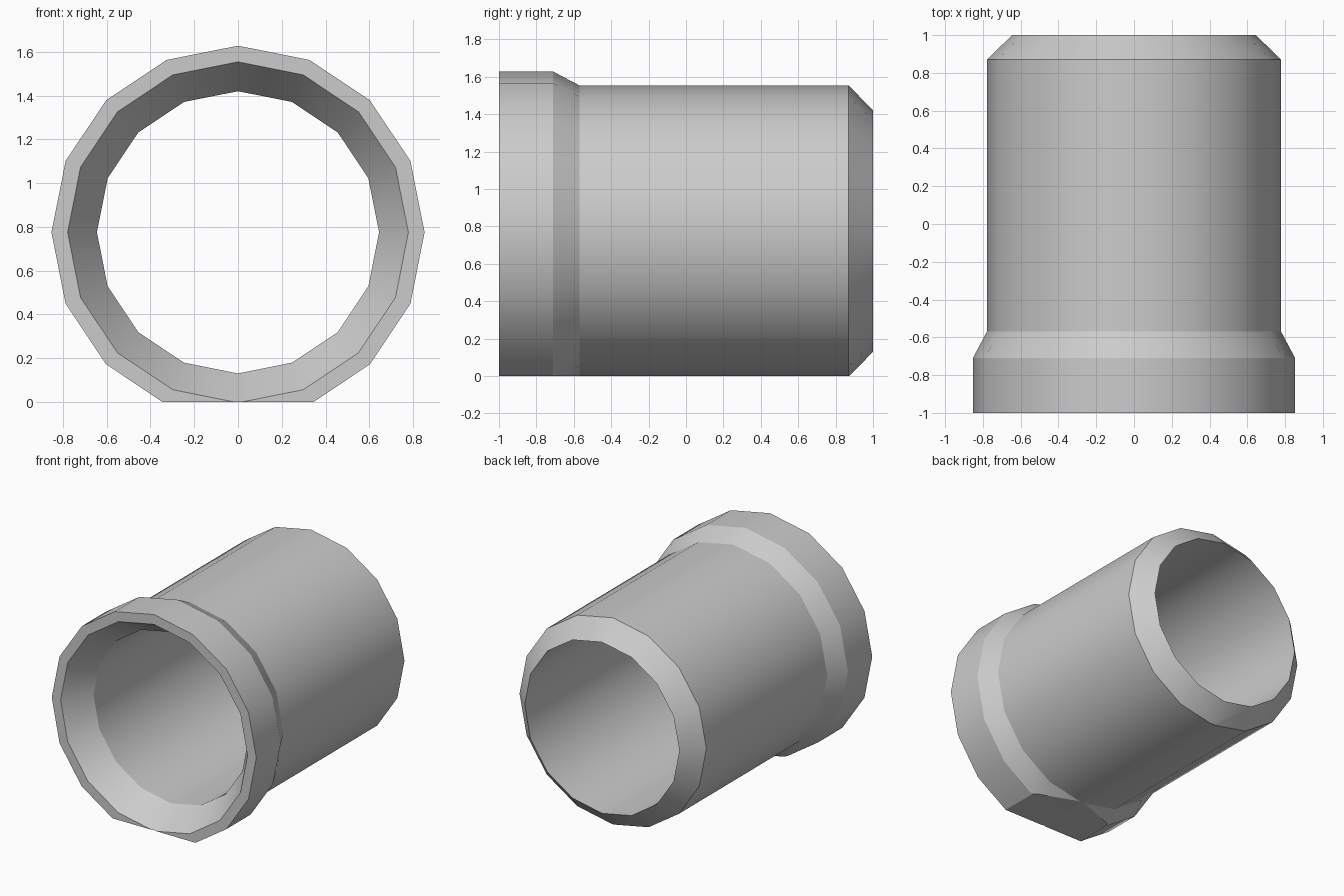
import bpy, bmesh, math

cube = bpy.data.objects.get("Cube")
if cube:
    bpy.data.objects.remove(cube, do_unlink=True)

SIDES = 16
CENTRE_Z = 0.775

# Closed wall section as (radius, y): collar, body, rear chamfer, bore, front flare
SECTION = [(0.853, -1), (0.853, -0.71), (0.779, -0.57), (0.779, 0.87),
           (0.645, 1), (0.645, -0.8), (0.779, -1)]


def ring(bm, radius, y):
    angles = [math.tau * i / SIDES for i in range(SIDES)]
    return [bm.verts.new((radius * math.cos(a), y, CENTRE_Z + radius * math.sin(a)))
            for a in angles]


# Spin the section into a pipe wall
bm = bmesh.new()
rings = [ring(bm, r, y) for r, y in SECTION]
for a, b in zip(rings, rings[1:] + rings[:1]):
    for i in range(SIDES):
        j = (i + 1) % SIDES
        bm.faces.new((a[i], a[j], b[j], b[i]))

# Trim the underside flat on the ground and close the cut
bmesh.ops.bisect_plane(bm, geom=bm.verts[:] + bm.edges[:] + bm.faces[:],
                       plane_co=(0, 0, 0), plane_no=(0, 0, 1), clear_inner=True)
open_edges = [e for e in bm.edges if e.is_boundary]
bmesh.ops.holes_fill(bm, edges=open_edges, sides=0)
bmesh.ops.recalc_face_normals(bm, faces=bm.faces[:])

mesh = bpy.data.meshes.new("pipe_socket")
bm.to_mesh(mesh)
bm.free()
pipe = bpy.data.objects.new("pipe_socket", mesh)
bpy.context.collection.objects.link(pipe)

# Plain grey finish
grey = bpy.data.materials.new("plain_grey")
grey.use_nodes = True
colour = (0.6, 0.6, 0.6, 1)
grey.diffuse_color = colour
grey.node_tree.nodes["Principled BSDF"].inputs["Base Color"].default_value = colour
mesh.materials.append(grey)

# Smooth around the pipe, crisp at the collar and chamfers
bpy.ops.object.select_all(action='DESELECT')
pipe.select_set(True)
bpy.context.view_layer.objects.active = pipe
bpy.ops.object.shade_smooth_by_angle(angle=math.radians(25))
